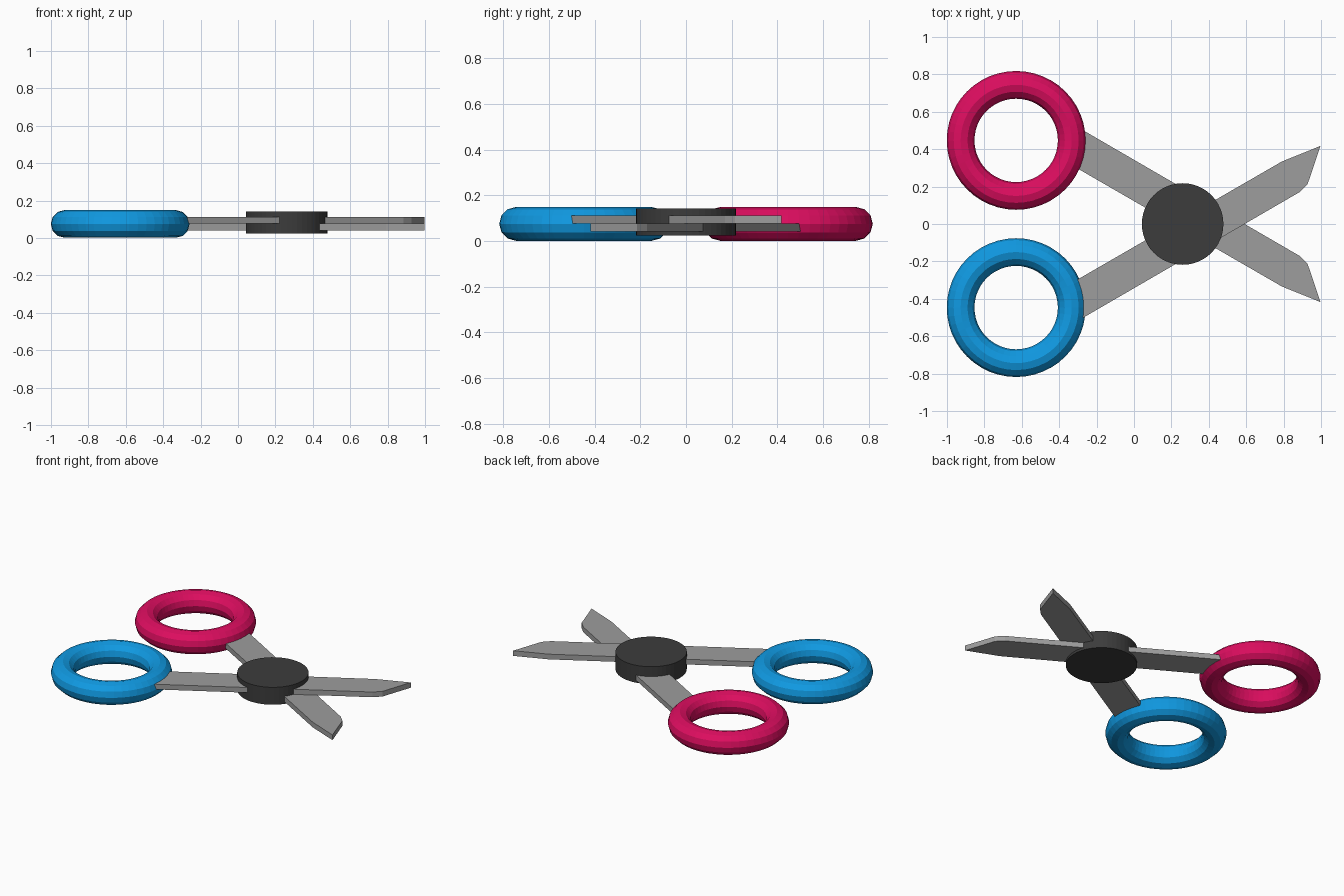
import bpy
import bmesh
from math import radians
from mathutils import Matrix

cube = bpy.data.objects.get("Cube")
if cube:
    bpy.data.objects.remove(cube, do_unlink=True)


def material(name, rgb):
    mat = bpy.data.materials.new(name)
    mat.use_nodes = True
    mat.diffuse_color = (*rgb, 1)
    mat.node_tree.nodes["Principled BSDF"].inputs["Base Color"].default_value = (*rgb, 1)
    return mat


def finish(obj, name, mat):
    obj.name = name
    obj.data.materials.append(mat)


steel = material("steel grey", (0.34, 0.34, 0.34))
charcoal = material("charcoal", (0.045, 0.045, 0.045))
pink = material("pink", (0.72, 0.004, 0.115))
blue = material("blue", (0.005, 0.32, 0.76))

# Blade outline: distance along the blade, distance across it
OUTLINE = [(-0.485, -0.298), (0.852, -0.295), (0.911, -0.279),
           (1.072, -0.137), (0.852, -0.106), (-0.485, -0.106)]
THICKNESS = 0.035


def blade(name, side, bottom):
    """Extruded straight blade, turned 30 degrees; side mirrors it across y."""
    bm = bmesh.new()
    face = bm.faces.new([bm.verts.new((t, n, bottom)) for t, n in OUTLINE])
    top = bmesh.ops.extrude_face_region(bm, geom=[face])["geom"]
    bmesh.ops.translate(bm, vec=(0, 0, THICKNESS),
                        verts=[v for v in top if isinstance(v, bmesh.types.BMVert)])
    turn = Matrix.Diagonal((1, side, 1, 1)) @ Matrix.Rotation(radians(30), 4, "Z")
    bm.transform(turn)
    bmesh.ops.recalc_face_normals(bm, faces=bm.faces)
    mesh = bpy.data.meshes.new(name)
    bm.to_mesh(mesh)
    bm.free()
    obj = bpy.data.objects.new(name, mesh)
    bpy.context.collection.objects.link(obj)
    finish(obj, name, steel)


def finger_ring(name, y, mat):
    bpy.ops.mesh.primitive_torus_add(location=(-0.63, y, 0.075), major_segments=48,
                                     minor_segments=12, major_radius=0.297,
                                     minor_radius=0.074)
    finish(bpy.context.object, name, mat)


# Crossing blades, one lying on the other
blade("upper_blade", 1, 0.076)
blade("lower_blade", -1, 0.041)

# Finger rings
finger_ring("right_finger_ring", -0.447, blue)
finger_ring("left_finger_ring", 0.447, pink)

# Pivot disc
bpy.ops.mesh.primitive_cylinder_add(vertices=48, radius=0.218, depth=0.117,
                                    location=(0.26, 0, 0.0835))
finish(bpy.context.object, "pivot_disc", charcoal)
